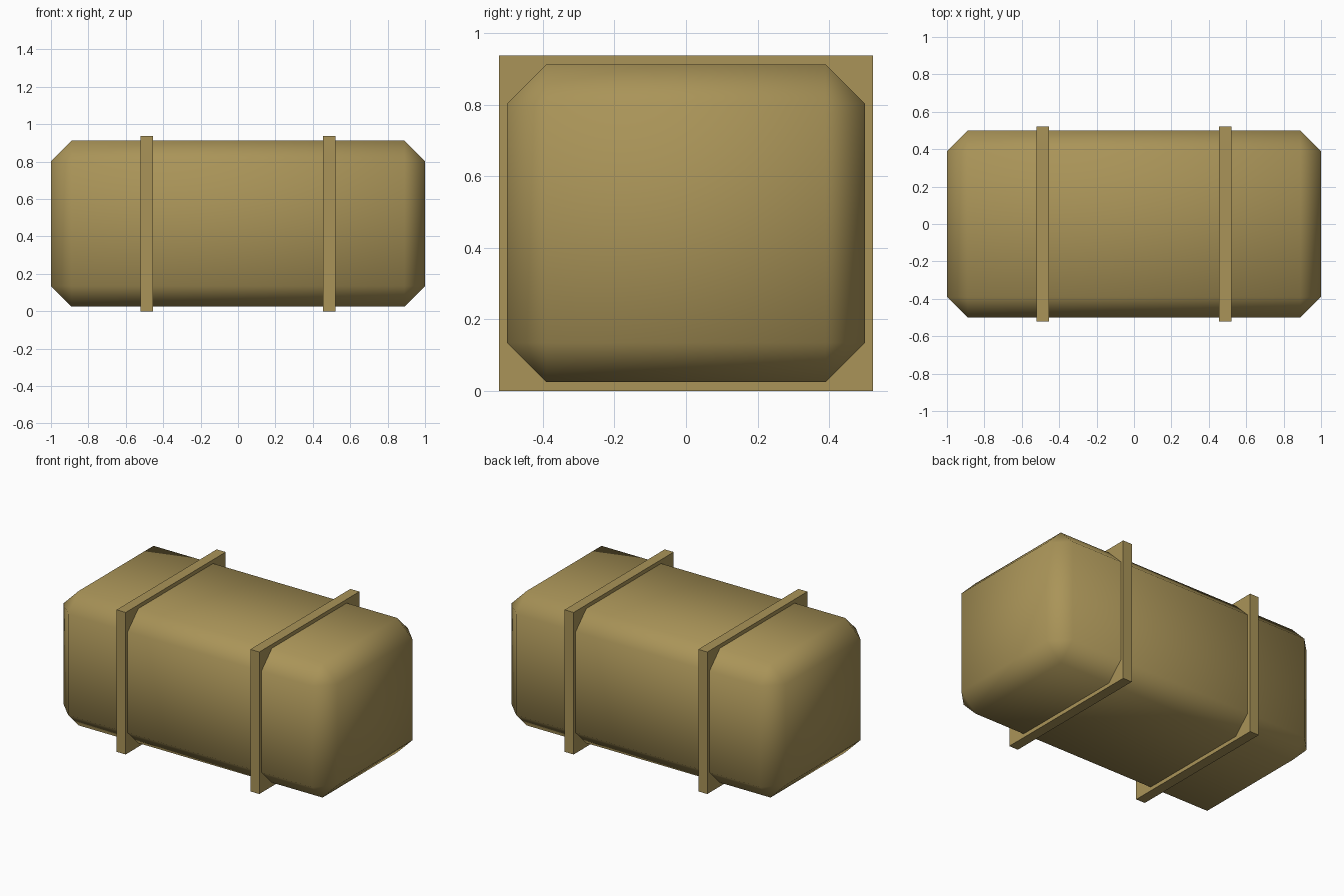
import bpy

old = bpy.data.objects.get("Cube")
if old:
    bpy.data.objects.remove(old, do_unlink=True)

BODY_SIZE = (2.0, 1.0, 0.887)
STRAP_SIZE = (0.066, 1.044, 0.937)
MID_Z = STRAP_SIZE[2] / 2

tan = bpy.data.materials.new("tan_canvas")
tan.use_nodes = True
tan.diffuse_color = (0.40, 0.296, 0.098, 1)
tan.node_tree.nodes["Principled BSDF"].inputs["Base Color"].default_value = tan.diffuse_color


def box(name, size, x=0.0):
    bpy.ops.mesh.primitive_cube_add(size=1, location=(x, 0, MID_Z))
    ob = bpy.context.object
    ob.name = name
    ob.scale = size
    bpy.ops.object.transform_apply(location=False, rotation=False, scale=True)
    ob.data.materials.append(tan)
    return ob


# Padded body: one wide chamfer on every edge, shaded smooth throughout
body = box("pack_body", BODY_SIZE)
bevel = body.modifiers.new("chamfer", 'BEVEL')
bevel.width = 0.11
bevel.segments = 1
bpy.ops.object.modifier_apply(modifier=bevel.name)
bpy.ops.object.shade_smooth()

# Two square, flat-faced straps around the body
for side, x in (("right", -0.488), ("left", 0.488)):
    box(side + "_strap", STRAP_SIZE, x)
